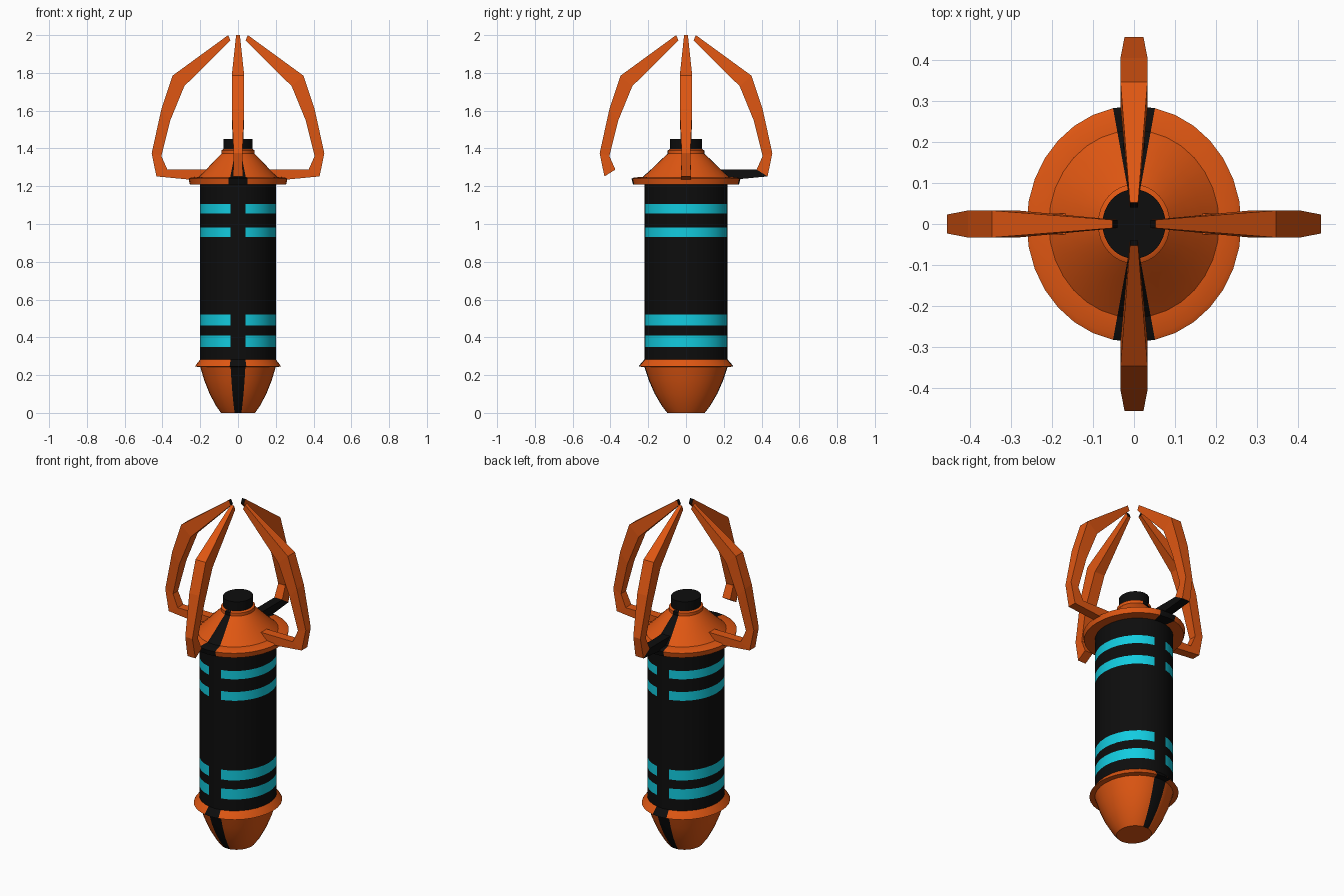
import bpy, bmesh, math

cube = bpy.data.objects.get("Cube")
if cube:
    bpy.data.objects.remove(cube, do_unlink=True)


def make_material(name, color):
    m = bpy.data.materials.new(name)
    m.use_nodes = True
    m.diffuse_color = (*color, 1)
    bsdf = m.node_tree.nodes["Principled BSDF"]
    bsdf.inputs["Base Color"].default_value = (*color, 1)
    bsdf.inputs["Roughness"].default_value = 0.6
    return m


MATS = [make_material("orange", (0.74, 0.094, 0.006)),
        make_material("black", (0.004, 0.004, 0.004)),
        make_material("teal", (0.006, 0.6, 0.74))]
ORANGE, BLACK, TEAL = range(3)
SIDES = 32
STRETCH = 1.1   # body is slightly deeper than wide


def finish(name, bm, smooth):
    bmesh.ops.recalc_face_normals(bm, faces=bm.faces)
    mesh = bpy.data.meshes.new(name)
    bm.to_mesh(mesh)
    bm.free()
    for m in MATS:
        mesh.materials.append(m)
    ob = bpy.data.objects.new(name, mesh)
    bpy.context.collection.objects.link(ob)
    if smooth:
        bpy.ops.object.select_all(action='DESELECT')
        ob.select_set(True)
        bpy.context.view_layer.objects.active = ob
        bpy.ops.object.shade_smooth_by_angle(angle=math.radians(32))
    return ob


def turned(name, profile, paint):
    """Elliptical lathe of (radius, z) points; paint(z, in_seam) gives the colour."""
    bm = bmesh.new()
    rings = []
    for r, z in profile:
        rings.append([bm.verts.new((r * math.cos(math.tau * i / SIDES),
                                    r * STRETCH * math.sin(math.tau * i / SIDES), z))
                      for i in range(SIDES)])
    quarter = SIDES // 4
    for a, b in zip(rings, rings[1:]):
        for i in range(SIDES):
            j = (i + 1) % SIDES
            f = bm.faces.new((a[i], a[j], b[j], b[i]))
            seam = i % (SIDES // 2) in (quarter - 1, quarter)
            f.material_index = paint(f.calc_center_median().z, seam)
    for ring in (rings[0], rings[-1]):
        f = bm.faces.new(ring)
        f.material_index = paint(ring[0].co.z, False)
    return finish(name, bm, True)


def seamed(z, seam):
    return BLACK if seam else ORANGE


# Tapered foot with flared lip
turned("base_cone", [(0.09, 0), (0.115, 0.035), (0.15, 0.1), (0.178, 0.17), (0.2, 0.243),
                     (0.228, 0.245), (0.222, 0.255), (0.2, 0.283), (0.19, 0.285)], seamed)

# Striped barrel
bands = [(0.35, 0.41), (0.462, 0.52), (0.93, 0.982), (1.056, 1.105)]
levels = [0.275] + [z for band in bands for z in band] + [1.215]


def striped(z, seam):
    return TEAL if not seam and any(a < z < b for a, b in bands) else BLACK


turned("barrel", [(0.2, z) for z in levels], striped)

# Flanged shoulder
turned("shoulder", [(0.19, 1.21), (0.255, 1.21), (0.262, 1.24), (0.25, 1.246), (0.208, 1.25),
                    (0.165, 1.292), (0.125, 1.335), (0.088, 1.372), (0.088, 1.39), (0.078, 1.396)],
       seamed)

# Top plug
turned("top_plug", [(0.077, 1.385), (0.077, 1.45)], lambda z, seam: BLACK)

# Claw sections from tip to root: outer r, outer z, inner r, inner z, half width
SECTIONS = [(0.052, 2.0, 0.04, 1.972, 0.01),
            (0.347, 1.785, 0.284, 1.73, 0.033),
            (0.405, 1.61, 0.358, 1.55, 0.033),
            (0.457, 1.375, 0.406, 1.36, 0.023),
            (0.432, 1.252, 0.374, 1.288, 0.026),
            (0.15, 1.225, 0.15, 1.288, 0.026)]


def claw(name, angle, sections, arm_color):
    bm = bmesh.new()
    c, s = math.cos(angle), math.sin(angle)
    rings = []
    for ro, zo, ri, zi, w in sections:
        corners = [(ro, -w, zo), (ro, w, zo), (ri, w, zi), (ri, -w, zi)]
        rings.append([bm.verts.new((r * c - t * s, r * s + t * c, z)) for r, t, z in corners])
    for k, (a, b) in enumerate(zip(rings, rings[1:])):
        for i in range(4):
            j = (i + 1) % 4
            f = bm.faces.new((a[i], a[j], b[j], b[i]))
            f.material_index = arm_color if k == 4 else ORANGE
    bm.faces.new(rings[0]).material_index = BLACK
    bm.faces.new(rings[-1])
    finish(name, bm, False)


# Four claws: the front one has no arm, the back one has a black arm
claw("left_claw", 0, SECTIONS, ORANGE)
claw("back_claw", math.pi / 2, SECTIONS, BLACK)
claw("right_claw", math.pi, SECTIONS, ORANGE)
claw("front_claw", -math.pi / 2, SECTIONS[:-1], ORANGE)
